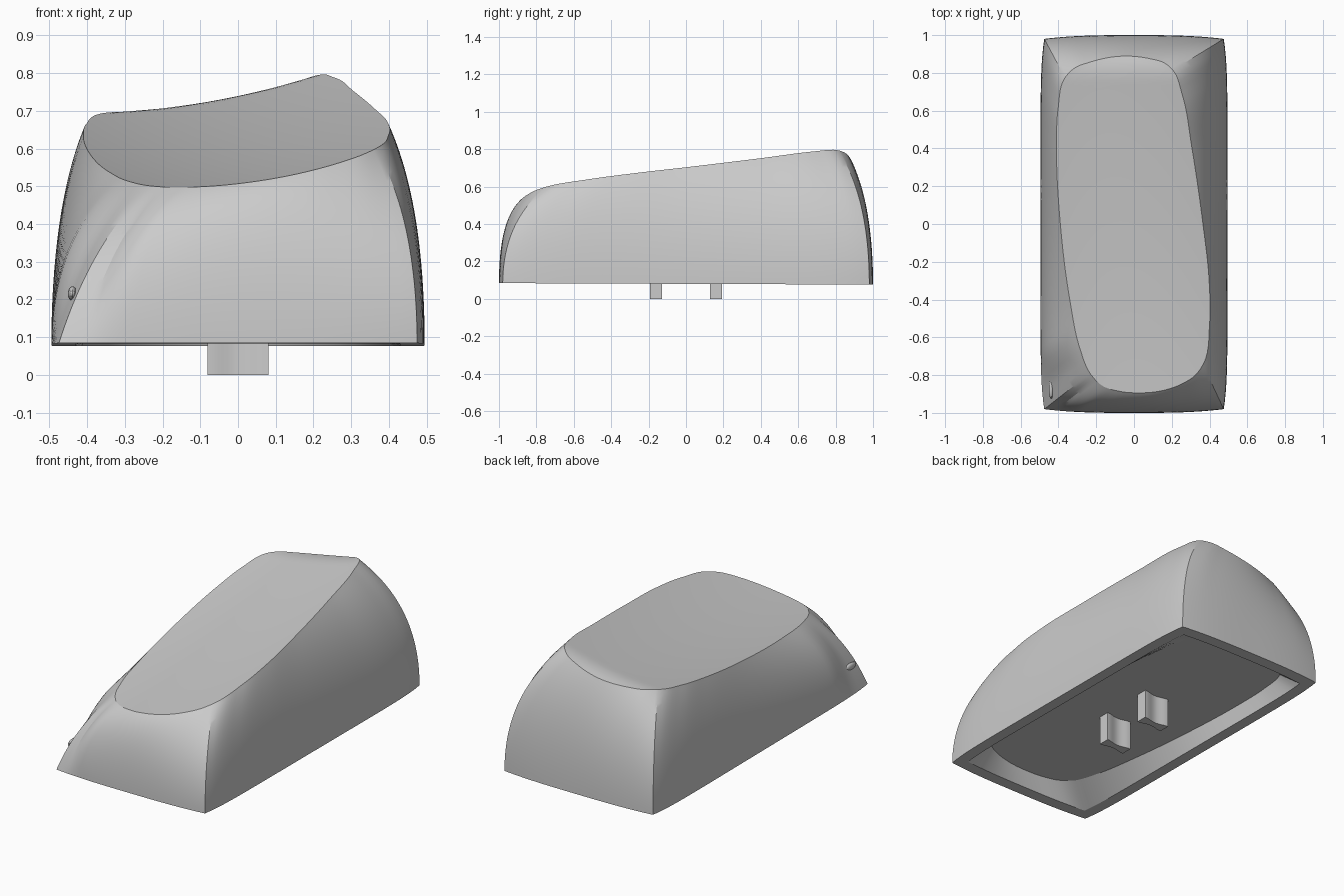
import bpy, bmesh, math
from mathutils import Vector
from mathutils.geometry import interpolate_bezier

cube = bpy.data.objects.get("Cube")
if cube:
    bpy.data.objects.remove(cube)

mat = bpy.data.materials.new("plain_grey")
mat.use_nodes = True
grey = (0.6, 0.6, 0.6, 1)
mat.diffuse_color = grey
mat.node_tree.nodes["Principled BSDF"].inputs["Base Color"].default_value = grey

CEILING_Z = 0.17
SIDE = 48    # steps along one wall


def finish(bm, name, angle=25):
    bmesh.ops.recalc_face_normals(bm, faces=bm.faces)
    mesh = bpy.data.meshes.new(name)
    bm.to_mesh(mesh)
    bm.free()
    obj = bpy.data.objects.new(name, mesh)
    bpy.context.collection.objects.link(obj)
    mesh.materials.append(mat)
    bpy.ops.object.select_all(action='DESELECT')
    bpy.context.view_layer.objects.active = obj
    obj.select_set(True)
    bpy.ops.object.shade_smooth_by_angle(angle=math.radians(angle))
    return obj


def dish(x, y):
    """Height of the tilted, twisted, hollowed scoop; its back end rolls off."""
    z = 0.609 + 0.167 * x + 0.25 * x * x + 0.141 * y + 0.03 * y * y + 0.055 * x * y
    return z - 1.5 * max(0, y - 0.76) ** 2


# Skewed rim, counterclockwise, one list per wall starting at its corner
rim_walls = [
    [(-.233, -.79), (-.17, -.855), (-.08, -.885), (.03, -.894),
     (.15, -.882), (.25, -.848), (.325, -.8)],
    [(.365, -.745), (.4, -.53), (.397, -.29), (.365, 0), (.307, .4), (.254, .69)],
    [(.206, .815), (.16, .853), (.085, .875), (-.037, .889), (-.233, .857), (-.32, .822)],
    [(-.365, .775), (-.402, .61), (-.41, .4), (-.39, 0), (-.34, -.4), (-.286, -.66)]]


def resample(line, count):
    """Evenly spaced points along a polyline, without its last point."""
    ends = [0]
    for a, b in zip(line, line[1:]):
        ends.append(ends[-1] + (b - a).length)
    out, k = [], 0
    for i in range(count):
        d = ends[-1] * i / count
        while ends[k + 1] < d:
            k += 1
        out.append(line[k].lerp(line[k + 1], (d - ends[k]) / (ends[k + 1] - ends[k])))
    return out


def smooth_loop(walls):
    pts = [Vector((x, y, 0)) for wall in walls for x, y in wall]
    n = len(pts)
    tan = []
    for i in range(n):
        u, v = pts[i] - pts[i - 1], pts[(i + 1) % n] - pts[i]
        # short spans weigh more in the direction
        tan.append((u * v.length / u.length + v * u.length / v.length).normalized())
    loop, start = [], 0
    for wall in walls:
        line = []
        for i in range(start, start + len(wall)):
            j = (i + 1) % n
            h = (pts[j] - pts[i]).length / 3
            line += interpolate_bezier(pts[i], pts[i] + tan[i] * h,
                                       pts[j] - tan[j] * h, pts[j], 20)[:-1]
        start += len(wall)
        loop += resample(line + [pts[start % n]], SIDE)
    return [Vector((p.x, p.y, dish(p.x, p.y))) for p in loop]


def base_loop(cx, cy, bulge):
    """Rectangle with bowed sides and a slightly tilted plane, counterclockwise."""
    loop = []
    for side in range(4):
        for i in range(SIDE):
            s = 2 * i / SIDE - 1
            out = bulge * (1 - abs(s) ** (8 if side % 2 else 3))
            x, y = ((s * cx, -cy - out), (cx + out, s * cy),
                    (-s * cx, cy + out), (-cx - out, -s * cy))[side]
            loop.append(Vector((x, y, 0.08 - 0.004 * y)))
    return loop


rim = smooth_loop(rim_walls)
base = base_loop(0.475, 0.98, 0.02)


def wall_ring(t):
    """Ring on the bulging wall, from base (0) to rim (1)."""
    ring = []
    for i, (b, r) in enumerate(zip(base, rim)):
        flat = Vector((r.x - b.x, r.y - b.y, 0))
        rise = r.z - b.z
        # shallow spots lean in early; the front wall rolls over towards its rim
        ctrl = b + flat * min(0.35, max(0, 2.5 * (flat.length / rise - 0.5)))
        roll = math.sin(math.pi * i / SIDE) ** 2 if i < SIDE else 0
        ctrl.z = b.z + (0.64 + 0.12 * roll) * rise
        ring.append(b * (1 - t) ** 2 + ctrl * 2 * t * (1 - t) + r * t * t)
    return ring


# Cap shell: ceiling, cavity wall, lip, outer wall, scooped top
lip = base_loop(0.415, 0.915, 0.015)
ceiling = [p.lerp(r, 0.85) for p, r in zip(lip, rim)]
for p in ceiling:
    p.z = CEILING_Z
rings = [ceiling, lip] + [wall_ring(i / 24) for i in range(25)]
for i in range(1, 30):
    k = 1 - i / 30
    rings.append([Vector((p.x * k, p.y * k, dish(p.x * k, p.y * k))) for p in rim])

bm = bmesh.new()
rows = [[bm.verts.new(p) for p in ring] for ring in rings]
n = len(base)
for lo, hi in zip(rows, rows[1:]):
    for i in range(n):
        j = (i + 1) % n
        bm.faces.new((lo[i], lo[j], hi[j], hi[i]))
centre = bm.verts.new((0, 0, dish(0, 0)))
for i in range(n):
    bm.faces.new((rows[-1][i], rows[-1][(i + 1) % n], centre))
bm.faces.new(rows[0])
finish(bm, "cap_shell")

# Two stem posts with concave broad faces
for name, y0 in (("front_stem", -0.16), ("back_stem", 0.16)):
    bm = bmesh.new()
    outline = []
    for sign in (-1, 1):
        for i in range(13):
            u = 2 * i / 12 - 1
            pinch = 0.014 * (1 + math.cos(math.pi * u)) / 2
            outline.append((-sign * u * 0.081, y0 + sign * (0.033 - pinch)))
    face = bm.faces.new([bm.verts.new((x, y, 0)) for x, y in outline])
    top = bmesh.ops.extrude_face_region(bm, geom=[face])["geom"]
    bmesh.ops.translate(bm, vec=(0, 0, CEILING_Z + 0.005),
                        verts=[v for v in top if isinstance(v, bmesh.types.BMVert)])
    finish(bm, name, 30)

# Small raised mark low on the front corner of the -x wall
bm = bmesh.new()
bmesh.ops.create_uvsphere(bm, u_segments=20, v_segments=12, radius=1)
bmesh.ops.scale(bm, vec=(0.012, 0.05, 0.02), verts=bm.verts)
bmesh.ops.translate(bm, vec=(-0.439, -0.875, 0.215), verts=bm.verts)
finish(bm, "corner_mark")
